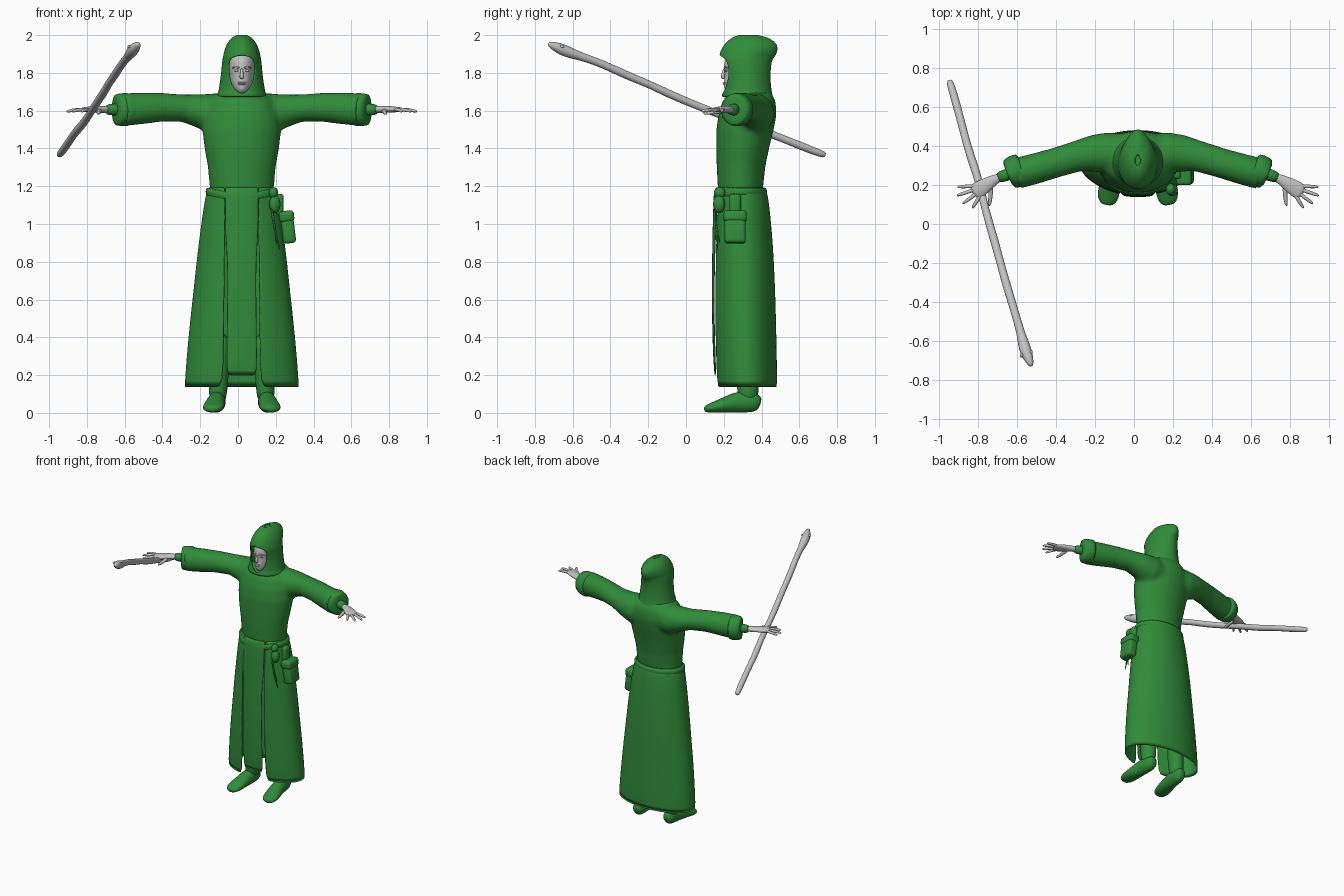
import bpy, bmesh
from math import sin, cos, asin, pi
from mathutils import Vector

if "Cube" in bpy.data.objects:
    bpy.data.objects.remove(bpy.data.objects["Cube"])

CX = 0.02  # symmetry plane of the figure


def material(name, rgb):
    m = bpy.data.materials.new(name)
    m.use_nodes = True
    m.diffuse_color = (*rgb, 1)
    m.node_tree.nodes["Principled BSDF"].inputs["Base Color"].default_value = (*rgb, 1)
    return m


GREEN = material("green_cloth", (0.03, 0.26, 0.042))
GREY = material("pale_grey", (0.55, 0.55, 0.55))


def finish(name, bm, mat, subsurf=0, thickness=0):
    bmesh.ops.remove_doubles(bm, verts=bm.verts, dist=1e-5)
    bmesh.ops.recalc_face_normals(bm, faces=bm.faces)
    for f in bm.faces:
        f.smooth = True
    me = bpy.data.meshes.new(name)
    bm.to_mesh(me)
    bm.free()
    me.materials.append(mat)
    ob = bpy.data.objects.new(name, me)
    bpy.context.collection.objects.link(ob)
    if thickness:
        mod = ob.modifiers.new("thickness", "SOLIDIFY")
        mod.thickness, mod.offset = thickness, 0
    if subsurf:
        mod = ob.modifiers.new("smooth", "SUBSURF")
        mod.levels = mod.render_levels = subsurf
    return ob


def loft(name, rings, mat, closed=True, caps=True, wrap=False, **kw):
    """Skin a list of point rings with quads."""
    bm = bmesh.new()
    rows = [[bm.verts.new(p) for p in r] for r in rings]
    n = len(rows[0])
    pairs = list(zip(rows, rows[1:])) + ([(rows[-1], rows[0])] if wrap else [])
    for a, b in pairs:
        for i in range(n if closed else n - 1):
            j = (i + 1) % n
            bm.faces.new((a[i], a[j], b[j], b[i]))
    if caps and closed and not wrap:
        bm.faces.new(rows[0])
        bm.faces.new(rows[-1])
    return finish(name, bm, mat, **kw)


def arc(z, rx, yf, yb, a0=0, a1=2 * pi, n=24, pinch=0, full=True):
    """Horizontal oval, or part of one, measured from the front."""
    pts = []
    for i in range(n):
        a = a0 + (a1 - a0) * i / (n if full else n - 1)
        narrow = 1 - pinch * max(0, -cos(a)) ** 2
        pts.append((CX + rx * sin(a) * narrow, (yf + yb) / 2 - (yb - yf) / 2 * cos(a), z))
    return pts


def sweep(name, path, mat, s=1, ox=CX, n=12, **kw):
    """Tube through (x, y, z, side radius, upright radius) points."""
    pts = [Vector((ox + s * p[0], p[1], p[2])) for p in path]
    rings = []
    for i, p in enumerate(pts):
        t = (pts[min(i + 1, len(pts) - 1)] - pts[max(i - 1, 0)]).normalized()
        ref = Vector((0, 0, 1)) if abs(t.z) < 0.85 else Vector((0, 1, 0))
        u = t.cross(ref).normalized()
        v = u.cross(t)
        ru, rv = path[i][3], path[i][-1]
        rings.append([p + u * ru * cos(k * 2 * pi / n) + v * rv * sin(k * 2 * pi / n) for k in range(n)])
    return loft(name, rings, mat, **kw)


def ball(name, loc, scale, mat):
    bm = bmesh.new()
    bmesh.ops.create_uvsphere(bm, u_segments=16, v_segments=10, radius=1)
    for v in bm.verts:
        v.co = Vector(loc) + Vector(c * k for c, k in zip(v.co, scale))
    return finish(name, bm, mat)


def box(name, loc, size, mat, tilt=0):
    bm = bmesh.new()
    bmesh.ops.create_cube(bm, size=1)
    for v in bm.verts:
        v.co = Vector(c * k for c, k in zip(v.co, size))
    ob = finish(name, bm, mat)
    ob.location, ob.rotation_euler.y = loc, tilt
    mod = ob.modifiers.new("round", "BEVEL")
    mod.width, mod.segments = 0.018, 3
    return ob


# Robe top: torso and both sleeves blended into one skin
torso = loft("robe_top", [arc(*r) for r in (
    (1.16, .168, .17, .405), (1.3, .18, .162, .42), (1.4, .198, .16, .44),
    (1.5, .21, .16, .465), (1.58, .205, .172, .48), (1.65, .18, .195, .475),
    (1.69, .13, .22, .455), (1.72, .07, .26, .42))], GREEN)
sleeves = [sweep("sleeve", [
    (.04, .36, 1.58, .10, .10), (.16, .365, 1.585, .105, .108), (.23, .362, 1.60, .095, .088),
    (.31, .348, 1.613, .08, .073), (.42, .315, 1.618, .077, .076), (.53, .283, 1.612, .079, .084),
    (.60, .265, 1.607, .08, .086), (.635, .249, 1.605, .078, .084)], GREEN, s=s, n=24) for s in (1, -1)]
bpy.ops.object.select_all(action="DESELECT")
for ob in [torso] + sleeves:
    ob.select_set(True)
bpy.context.view_layer.objects.active = torso
bpy.ops.object.join()
mod = torso.modifiers.new("blend", "REMESH")
mod.mode, mod.voxel_size, mod.use_smooth_shade = "VOXEL", 0.012, True
mod = torso.modifiers.new("relax", "SMOOTH")
mod.factor, mod.iterations = 0.5, 10

# Skirt with two front slits, and the hanging panel between them
SKIRT = [(1.195, .17, .168, .41), (1.17, .182, .156, .425), (1.12, .194, .154, .435),
         (.95, .218, .149, .452), (.8, .236, .147, .462), (.6, .257, .146, .47),
         (.4, .28, .148, .475), (.125, .302, .158, .48)]


def slit(z):
    return .088 + .01 * max(0, .95 - z)


rings, panel = [], []
for z, rx, yf, yb in SKIRT:
    a = asin(slit(z) / rx)
    rings.append(arc(z, rx, yf, yb, a, 2 * pi - a, 40, full=False))
    half = slit(z) - (.014 if z < .9 else -.001)
    b = asin(half / rx)
    panel.append(arc(max(z, .19), rx, yf - .005, yb, -b, b, 9, full=False))
loft("skirt", rings, GREEN, closed=False, thickness=.008, subsurf=1)
loft("front_panel", panel, GREEN, closed=False, thickness=.008, subsurf=1)

# Sash around the waist, dipping at the front
sash = []
for i in range(48):
    a = 2 * pi * i / 48
    drop = .025 * max(0, cos(a)) ** 2
    sash.append([(CX + (.18 + .013 * cos(t)) * sin(a),
                  .288 - (.13 + .013 * cos(t)) * cos(a),
                  1.17 - drop + .024 * sin(t)) for t in (k * pi / 4 for k in range(8))])
loft("sash", sash, GREEN, wrap=True, subsurf=1)

# Pouches and hanging cords on the left hip
box("pouch", (.267, .26, .965), (.068, .112, .135), GREEN, -.12)
box("pouch_flap", (.257, .26, 1.04), (.08, .122, .06), GREEN, -.12)
box("pouch_loop", (.222, .26, 1.10), (.04, .06, .12), GREEN)
ball("purse", (.195, .175, 1.105), (.03, .032, .048), GREEN)
ball("purse_neck", (.188, .178, 1.165), (.024, .03, .03), GREEN)
for k, end in enumerate((.225, .205)):
    sweep("cord", [(.172, .16, 1.12, .005), (.185 + .01 * k, .155, 1.0, .006),
                   (end, .17 + .012 * k, .85 + .04 * k, .006)], GREEN, ox=0, n=6, subsurf=1)

# Hood: open at the face, swept back to a soft peak (last value is half the opening)
hood = []
for z, rx, yf, yb, w in (
        (1.672, .13, .195, .457, 0), (1.69, .125, .195, .452, 0), (1.70, .12, .2, .45, .022),
        (1.73, .115, .203, .445, .05), (1.78, .107, .203, .442, .064), (1.84, .101, .193, .445, .067),
        (1.87, .098, .18, .452, .062), (1.885, .096, .176, .463, .045), (1.893, .094, .177, .47, 0),
        (1.93, .085, .193, .487, 0), (1.965, .068, .22, .47, 0), (1.99, .043, .255, .415, 0),
        (2.0, .012, .30, .35, 0)):
    a = asin(w / rx)
    hood.append(arc(z, rx, yf, yb, a, 2 * pi - a, 33, .35 if z > 1.88 else .15, False))
loft("hood", hood, GREEN, closed=False, thickness=.01, subsurf=1)
ball("hood_crown", (CX, .325, 1.986), (.042, .075, .014), GREEN)

# Head and face
loft("head", [arc(*r, n=16) for r in (
    (1.6, .055, .26, .38), (1.68, .052, .25, .38), (1.695, .03, .215, .37), (1.715, .046, .2, .38),
    (1.75, .06, .2, .4), (1.80, .067, .204, .41), (1.83, .07, .198, .41),
    (1.88, .068, .205, .41), (1.92, .045, .25, .38))], GREY, subsurf=2)
sweep("nose", [(0, .204, 1.825, .007), (0, .198, 1.80, .008), (0, .193, 1.778, .013), (0, .202, 1.768, .009)],
      GREY, subsurf=1)
ball("upper_lip", (CX, .204, 1.748), (.024, .008, .004), GREY)
ball("lower_lip", (CX, .204, 1.74), (.019, .008, .005), GREY)

for s, side in ((1, "left"), (-1, "right")):
    ball(side + "_eye", (CX + s * .028, .213, 1.812), (.012, .007, .006), GREY)
    sweep(side + "_brow", [(.01, .202, 1.826, .005), (.03, .207, 1.832, .006), (.052, .225, 1.826, .004)],
          GREY, s=s, n=8, subsurf=1)

    # Rolled cuff, inner sleeve and wrist
    sweep(side + "_cuff", [(.585, .288, 1.606, .077, .083), (.605, .28, 1.606, .086, .09),
                           (.645, .262, 1.605, .084, .088), (.672, .25, 1.605, .078, .082),
                           (.668, .252, 1.605, .068, .072), (.635, .267, 1.605, .06, .064)],
          GREEN, s=s, n=20, subsurf=1)
    sweep(side + "_inner_sleeve", [(.60, .275, 1.606, .036), (.68, .25, 1.606, .032), (.725, .235, 1.605, .03)],
          GREEN, s=s, subsurf=1)

    # Hand
    sweep(side + "_palm", [(.70, .243, 1.606, .022, .02), (.735, .228, 1.607, .026, .02),
                           (.775, .203, 1.608, .038, .019), (.82, .174, 1.606, .046, .015),
                           (.848, .156, 1.605, .04, .011)], GREY, s=s, subsurf=1)
    fingers = {"index": (.81, .145, .85, .08), "middle": (.83, .155, .90, .103),
               "ring": (.842, .175, .93, .145), "little": (.84, .195, .927, .19)}
    for name, (x0, y0, x1, y1) in fingers.items():
        path = [(x0 + (x1 - x0) * t, y0 + (y1 - y0) * t, 1.607 - .012 * t * t, r)
                for t, r in ((-.2, .011), (.35, .0105), (.75, .0095), (1, .006))]
        sweep(f"{side}_{name}_finger", path, GREY, s=s, n=8, subsurf=1)
    sweep(side + "_thumb", [(.755, .20, 1.60, .016), (.755, .16, 1.594, .013),
                            (.758, .12, 1.588, .011), (.763, .09, 1.585, .007)], GREY, s=s, n=8, subsurf=1)

    # Boot
    sweep(side + "_boot_shaft", [(.115, .325, .45, .06), (.122, .325, .2, .054, .06),
                                 (.126, .328, .11, .05, .058), (.128, .33, .05, .042, .05)],
          GREEN, s=s, n=16, subsurf=1)
    sweep(side + "_boot_foot", [(.126, .395, .045, .025, .03), (.128, .37, .058, .045, .056),
                                (.133, .28, .06, .048, .06), (.143, .21, .043, .054, .043),
                                (.152, .145, .029, .06, .029), (.158, .108, .021, .042, .02),
                                (.16, .097, .02, .02, .012)], GREEN, s=s, n=16, subsurf=1)

# Gnarled staff with a carved head
sweep("staff", [(-.948, .74, 1.365, .014), (-.942, .72, 1.37, .02), (-.912, .62, 1.408, .022),
                (-.868, .45, 1.478, .02), (-.84, .35, 1.508, .023), (-.803, .25, 1.552, .021),
                (-.765, .08, 1.617, .02), (-.712, -.1, 1.692, .023), (-.685, -.2, 1.743, .02),
                (-.658, -.3, 1.78, .023), (-.612, -.45, 1.852, .021), (-.58, -.56, 1.888, .022),
                (-.568, -.61, 1.905, .03), (-.553, -.66, 1.925, .033), (-.535, -.705, 1.945, .022),
                (-.526, -.732, 1.955, .01)], GREY, ox=0, subsurf=1)
for s in (1, -1):
    ball("staff_eye", (-.553 + s * .024, -.665 + s * .008, 1.94), (.009, .012, .008), GREY)
